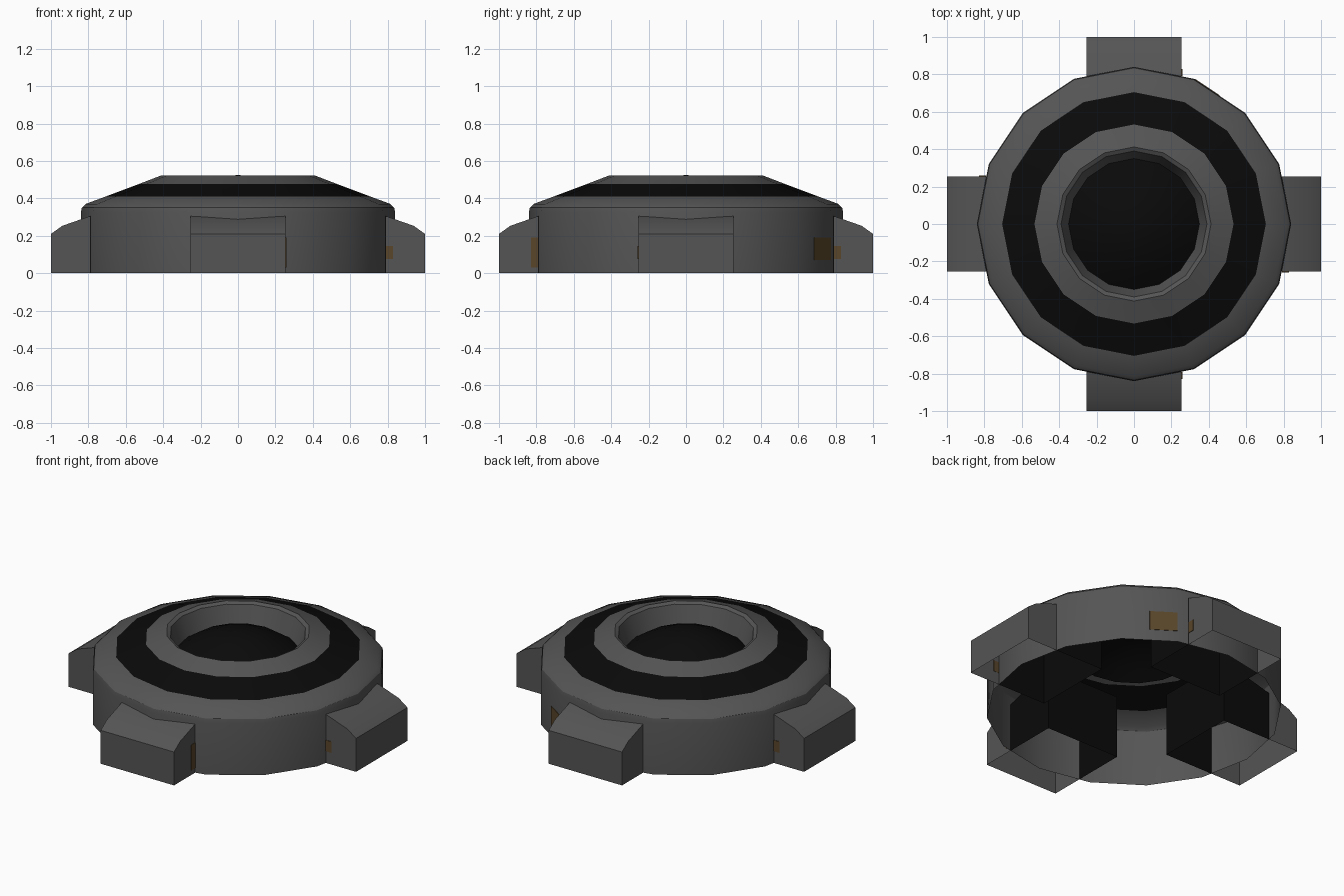
import bpy, bmesh, math
from mathutils import Matrix

cube = bpy.data.objects.get("Cube")
if cube:
    bpy.data.objects.remove(cube, do_unlink=True)


def material(name, rgb):
    m = bpy.data.materials.new(name)
    m.use_nodes = True
    m.diffuse_color = (*rgb, 1)
    m.node_tree.nodes["Principled BSDF"].inputs["Base Color"].default_value = (*rgb, 1)
    return m


GRAY = material("dark gray metal", (0.09, 0.09, 0.09))
BLACK = material("black rubber", (0.003, 0.003, 0.003))
RUST = material("brown rust", (0.10, 0.06, 0.023))


def finish(name, bm, mats):
    mesh = bpy.data.meshes.new(name)
    bm.to_mesh(mesh)
    bm.free()
    for m in mats:
        mesh.materials.append(m)
    obj = bpy.data.objects.new(name, mesh)
    bpy.context.collection.objects.link(obj)
    bpy.ops.object.select_all(action="DESELECT")
    obj.select_set(True)
    bpy.context.view_layer.objects.active = obj
    bpy.ops.object.shade_smooth_by_angle(angle=math.radians(32))
    return obj


def lathe(name, profile, mats, rule=lambda r: 0, sides=16):
    """Turn an (r, z) profile about z; rule picks the material from a face's radius."""
    bm = bmesh.new()
    verts = [bm.verts.new((r, 0, z)) for r, z in profile]
    edges = [bm.edges.new(pair) for pair in zip(verts, verts[1:])]
    bmesh.ops.spin(bm, geom=verts + edges, cent=(0, 0, 0), axis=(0, 0, 1),
                   angle=math.tau, steps=sides, use_merge=True)
    bmesh.ops.remove_doubles(bm, verts=bm.verts, dist=0.0005)
    bmesh.ops.recalc_face_normals(bm, faces=bm.faces)
    for f in bm.faces:
        f.material_index = rule(f.calc_center_median().xy.length)
    # Open sheets must face up and outward
    top = max(bm.faces, key=lambda f: f.normal.z ** 2)
    if top.normal.z < 0:
        bmesh.ops.reverse_faces(bm, faces=bm.faces)
    return finish(name, bm, mats)


# Housing: open underneath, with a black band on the sloping top
lathe("housing",
      [(0.84, 0), (0.84, 0.325), (0.835, 0.35), (0.815, 0.37), (0.705, 0.411),
       (0.532, 0.476), (0.412, 0.522), (0.39, 0.51), (0.35, 0.39)],
      [GRAY, BLACK], lambda r: int(0.55 < r < 0.68))

# Shallow dome filling the central well
lathe("center_dome", [(0.35, 0.39), (0.27, 0.444), (0.14, 0.502), (0, 0.526)], [BLACK])


def lug(name, angle):
    """Hollow mounting block, open underneath, black where it sits in the housing."""
    bm = bmesh.new()
    profile = [(0.455, 0), (0.455, 0.395), (0.8, 0.302), (0.94, 0.253), (1, 0.21), (1, 0)]
    face = bm.faces.new([bm.verts.new((r, -0.255, z)) for r, z in profile])
    new = bmesh.ops.extrude_face_region(bm, geom=[face])["geom"]
    bmesh.ops.translate(bm, vec=(0, 0.51, 0),
                        verts=[v for v in new if isinstance(v, bmesh.types.BMVert)])
    bmesh.ops.recalc_face_normals(bm, faces=bm.faces)
    bmesh.ops.delete(bm, geom=[f for f in bm.faces if f.normal.z < -0.9], context="FACES_ONLY")
    bmesh.ops.bisect_plane(bm, geom=bm.verts[:] + bm.edges[:] + bm.faces[:],
                           plane_co=(0.79, 0, 0), plane_no=(1, 0, 0))
    for f in bm.faces:
        f.material_index = int(f.calc_center_median().x < 0.785)
    bm.transform(Matrix.Rotation(angle, 4, "Z"))
    finish(name, bm, [GRAY, BLACK])


def rust_patch(name, size, place):
    """Thin stain plate."""
    bm = bmesh.new()
    bmesh.ops.create_cube(bm, size=1, matrix=Matrix.Diagonal((*size, 1)))
    bm.transform(place)
    finish(name, bm, [RUST])


for i, side in enumerate(("left", "back", "right", "front")):
    turn = Matrix.Rotation(i * math.pi / 2, 4, "Z")
    lug(side + "_lug", i * math.pi / 2)
    # Stains in the corners between lug and housing
    s = 1 if side == "front" else -1
    height = 0.16 if side == "front" else 0.07
    rust_patch(side + "_lug_stain", (0.04, 0.004, height),
               turn @ Matrix.Translation((0.81, s * 0.256, 0.11)))

# Larger stain on the housing wall beside the back lug
wall = 0.84 * math.cos(math.pi / 16)
rust_patch("housing_stain", (0.006, 0.16, 0.12),
           Matrix.Rotation(math.radians(56.25), 4, "Z")
           @ Matrix.Translation((wall, 0.08, 0.13)))
